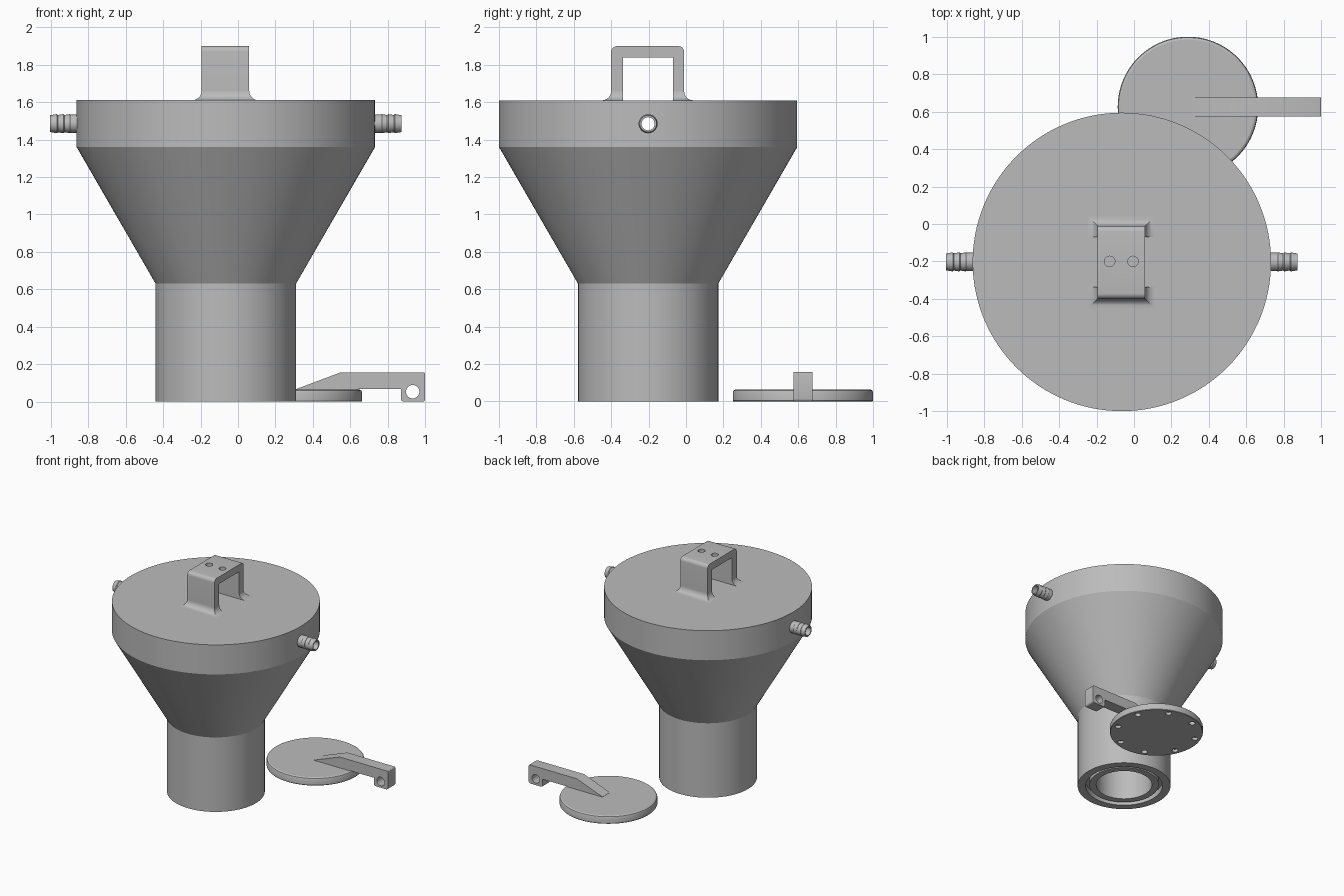
import bpy, bmesh, math
from mathutils import Matrix, Vector

if "Cube" in bpy.data.objects:
    bpy.data.objects.remove(bpy.data.objects["Cube"])

CX, CY = -0.065, -0.2025      # funnel axis
DX, DY = 0.288, 0.625         # loose cap axis

grey = bpy.data.materials.new("plain_grey")
grey.diffuse_color = (0.5, 0.5, 0.5, 1)
grey.use_nodes = True
grey.node_tree.nodes["Principled BSDF"].inputs["Base Color"].default_value = grey.diffuse_color


def finish(name, bm):
    bmesh.ops.remove_doubles(bm, verts=bm.verts, dist=1e-5)
    bmesh.ops.recalc_face_normals(bm, faces=bm.faces)
    mesh = bpy.data.meshes.new(name)
    bm.to_mesh(mesh)
    bm.free()
    mesh.materials.append(grey)
    ob = bpy.data.objects.new(name, mesh)
    bpy.context.collection.objects.link(ob)
    return ob


def lathe(name, profile, matrix, steps=128, closed=False):
    """Spin (radius, height) points about local z, then place with matrix."""
    bm = bmesh.new()
    rings = [[bm.verts.new((r * math.cos(2 * math.pi * i / steps),
                            r * math.sin(2 * math.pi * i / steps), z))
              for i in range(steps)] if r > 0 else [bm.verts.new((0, 0, z))]
             for r, z in profile]
    pairs = list(zip(rings, rings[1:]))
    if closed:
        pairs.append((rings[-1], rings[0]))
    for a, b in pairs:
        for i in range(steps):
            j = (i + 1) % steps
            quad = [a[i % len(a)], a[j % len(a)], b[j % len(b)], b[i % len(b)]]
            bm.faces.new(list(dict.fromkeys(quad)))
    bm.transform(matrix)
    return finish(name, bm)


def extrude(name, points, depth):
    """Make a prism from a 3D outline."""
    bm = bmesh.new()
    face = bm.faces.new([bm.verts.new(p) for p in points])
    out = bmesh.ops.extrude_face_region(bm, geom=[face])
    bmesh.ops.translate(bm, vec=depth,
                        verts=[g for g in out["geom"] if isinstance(g, bmesh.types.BMVert)])
    return finish(name, bm)


def cylinder(centre, axis, radius, length, steps=32):
    turn = Vector((0, 0, 1)).rotation_difference(Vector(axis)).to_matrix().to_4x4()
    h = length / 2
    return lathe("cutter", [(0, -h), (radius, -h), (radius, h), (0, h)],
                 Matrix.Translation(centre) @ turn, steps)


def cut(ob, cutters):
    for c in cutters:
        mod = ob.modifiers.new("cut", "BOOLEAN")
        mod.operation, mod.solver, mod.object = "DIFFERENCE", "EXACT", c
    bpy.context.view_layer.update()
    ev = ob.evaluated_get(bpy.context.evaluated_depsgraph_get())
    mesh = bpy.data.meshes.new_from_object(ev)
    ob.modifiers.clear()
    ob.data = mesh
    for c in cutters:
        bpy.data.objects.remove(c)


def arc(cy, cz, r, a0, a1, n=6):
    return [(cy + r * math.cos(math.radians(a0 + (a1 - a0) * i / n)),
             cz + r * math.sin(math.radians(a0 + (a1 - a0) * i / n))) for i in range(n + 1)]


# Hollow hopper with neck and grooved bottom rim
body = lathe("funnel_body", [
    (0, 1.61), (0.797, 1.61), (0.797, 1.36), (0.375, 0.63), (0.375, 0),
    (0.31, 0), (0.31, 0.05), (0.28, 0.05), (0.28, 0.01), (0.225, 0.01),
    (0.225, 0.6), (0.73, 1.39), (0.73, 1.54), (0, 1.54)],
    Matrix.Translation((CX, CY, 0)))
cut(body, [cylinder((CX, CY, 1.485), (1, 0, 0), 0.04, 2)])

# Barbed hose nozzles on both sides
barbs = [(0.035, 0.735), (0.049, 0.735), (0.049, 0.83)]
for k in range(3):
    z = 0.83 + 0.035 * k
    barbs += [(0.051, z + 0.003), (0.046, z + 0.032)]
barbs += [(0.045, 0.938), (0.035, 0.938)]
for side, name in ((1, "right_nozzle"), (-1, "left_nozzle")):
    lathe(name, barbs, Matrix.Translation((CX, CY, 1.485)) @
          Matrix.Rotation(side * math.pi / 2, 4, "Y"), 32, closed=True)

# Arched lid handle with two screw holes
X0, X1, Y0, Y1 = -0.195, 0.06, -0.40, -0.01
YI0, YI1, TOP = -0.337, -0.07, 1.90
outline = ([(Y0, 1.6)] + arc(Y0 + 0.03, TOP - 0.03, 0.03, 180, 90)
           + arc(Y1 - 0.03, TOP - 0.03, 0.03, 90, 0)
           + [(Y1, 1.6), (YI1, 1.6), (YI1, 1.84), (YI0, 1.84), (YI0, 1.6)])
handle = extrude("lid_handle", [(X0, y, z) for y, z in outline], (X1 - X0, 0, 0))
cut(handle, [cylinder((x, -0.2, 1.87), (0, 0, 1), 0.028, 0.14) for x in (-0.13, -0.005)])

# Flared feet where the handle meets the lid
R = 0.05
for name, outer, inner in (("front_handle_foot", Y0, YI0), ("back_handle_foot", Y1, YI1)):
    bm = bmesh.new()
    out = 1 if outer > inner else -1
    rings = []
    for k in range(9):
        t = math.pi / 2 * k / 8
        o, z = R * (1 - math.sin(t)), 1.61 + R * (1 - math.cos(t))
        rings.append([bm.verts.new(p) for p in (
            (X0 - o, inner, z), (X1 + o, inner, z),
            (X1 + o, outer + out * o, z), (X0 - o, outer + out * o, z))])
    for a, b in zip(rings, rings[1:]):
        for i in range(4):
            j = (i + 1) % 4
            bm.faces.new((a[i], a[j], b[j], b[i]))
    bm.faces.new(rings[0])
    bm.faces.new(rings[-1])
    finish(name, bm)

# Loose cap disc with small pockets underneath
cap = lathe("cap_disc", [(0, 0), (0.372, 0), (0.375, 0.004), (0.375, 0.05),
                         (0.371, 0.059), (0.36, 0.065), (0, 0.065)],
            Matrix.Translation((DX, DY, 0)))
cut(cap, [cylinder((DX + 0.325 * math.cos(a), DY + 0.325 * math.sin(a), 0), (0, 0, 1), 0.025, 0.05, 20)
          for a in [math.pi / 4 * (k + 0.5) for k in range(8)]])

# Sloped cap arm with pivot hole at its end
side = ([(0.31, 0.05), (0.31, 0.067), (0.55, 0.157)] + arc(0.99, 0.147, 0.01, 90, 0, 3)
        + arc(0.985, 0.015, 0.015, 0, -90, 4) + arc(0.885, 0.015, 0.015, -90, -180, 4)
        + [(0.87, 0.067), (0.64, 0.067), (0.64, 0.05)])
arm = extrude("cap_arm", [(x, 0.575, z) for x, z in side], (0, 0.1, 0))
cut(arm, [cylinder((0.933, 0.625, 0.053), (0, 1, 0), 0.036, 0.3)])

# Smooth shading with crisp edges
for ob in bpy.context.collection.objects:
    bpy.ops.object.select_all(action="DESELECT")
    ob.select_set(True)
    bpy.context.view_layer.objects.active = ob
    bpy.ops.object.shade_smooth_by_angle(angle=math.radians(28))
